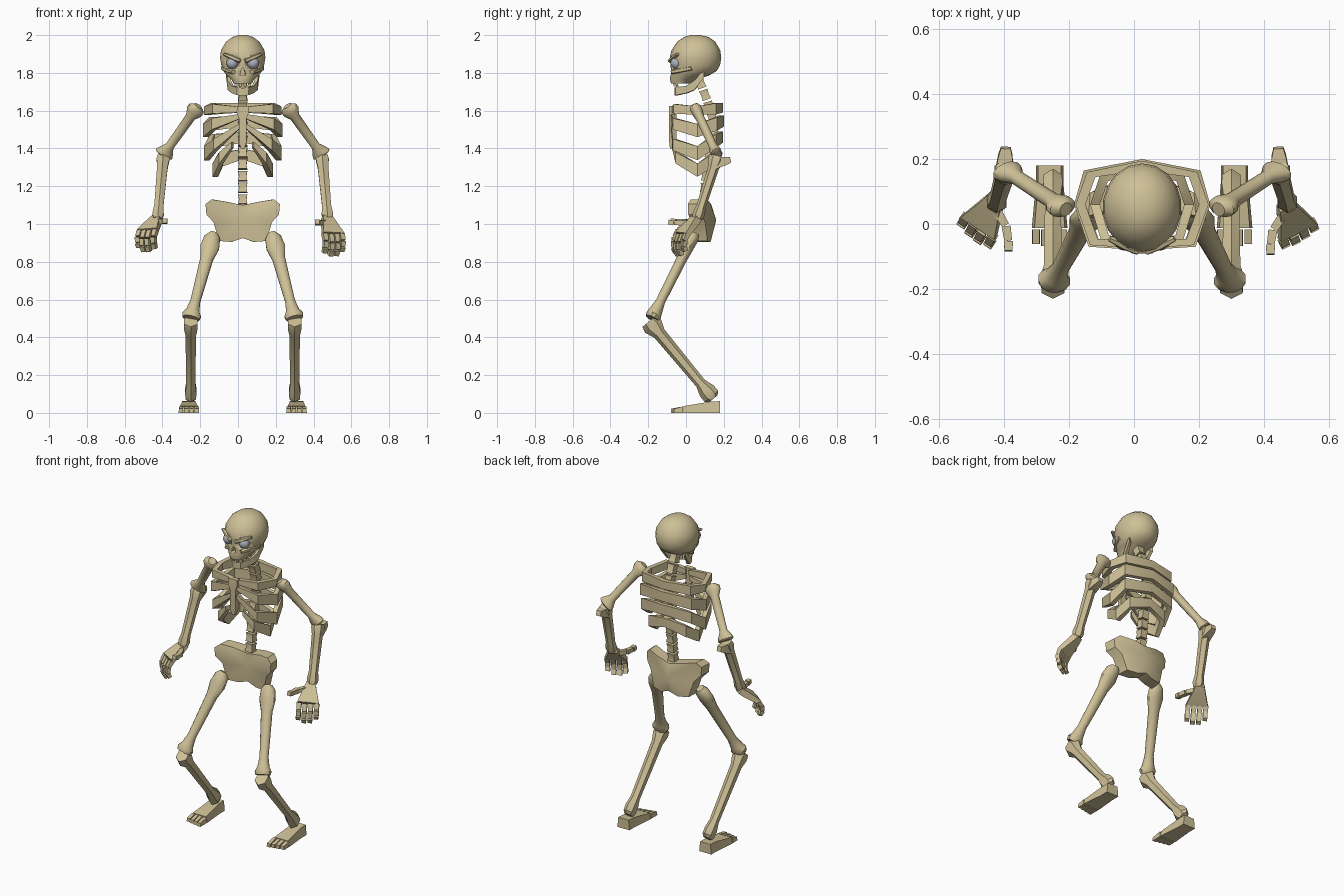
import bpy, bmesh, math
from mathutils import Vector as V, Matrix

if "Cube" in bpy.data.objects:
    bpy.data.objects.remove(bpy.data.objects["Cube"])

C = 0.025  # body centre line in x


def material(name, col):
    m = bpy.data.materials.new(name)
    m.diffuse_color = (*col, 1)
    m.use_nodes = True
    m.node_tree.nodes["Principled BSDF"].inputs["Base Color"].default_value = m.diffuse_color
    return m


BONE = material("bone", (0.62, 0.53, 0.31))
EYE = material("eye_grey", (0.42, 0.44, 0.50))


def finish(bm, name, mat=BONE, angle=35):
    bmesh.ops.recalc_face_normals(bm, faces=bm.faces)
    me = bpy.data.meshes.new(name)
    bm.to_mesh(me)
    bm.free()
    ob = bpy.data.objects.new(name, me)
    bpy.context.collection.objects.link(ob)
    me.materials.append(mat)
    bpy.ops.object.select_all(action='DESELECT')
    ob.select_set(True)
    bpy.context.view_layer.objects.active = ob
    bpy.ops.object.shade_smooth_by_angle(angle=math.radians(angle))
    return ob


def loft(bm, rings):
    vs = [[bm.verts.new(p) for p in r] for r in rings]
    n = len(vs[0])
    for a, b in zip(vs, vs[1:]):
        for i in range(n):
            bm.faces.new((a[i], a[(i + 1) % n], b[(i + 1) % n], b[i]))
    bm.faces.new(vs[0])
    bm.faces.new(vs[-1])


def tube(bm, p, q, prof, side=(1, 0, 0), n=4):
    """Loft from p to q; prof = (t, half width along side, half depth)."""
    p, q = V(p), V(q)
    d = (q - p).normalized()
    u = V(side)
    u = (u - d * u.dot(d)).normalized()
    w = d.cross(u)
    k = 1 / math.cos(math.pi / n)
    ang = [2 * math.pi * (i + .5) / n for i in range(n)]
    loft(bm, [[p.lerp(q, t) + u * a * k * math.cos(f) + w * b * k * math.sin(f)
               for f in ang] for t, a, b in prof])


def band(name, half, thick, sym=True):
    """Flat hoop through (x, y, z, height) points, mirrored about the centre."""
    pts = [(-x, y, z, h) for x, y, z, h in half[:0:-1]] + list(half)
    rings = []
    for x, y, z, h in pts:
        r = V((x, y - .06, 0)).normalized() * thick
        o = V((C + x, y, z))
        up = V((0, 0, h / 2))
        rings.append([o + up, o - up, o - up - r, o + up - r])
    bm = bmesh.new()
    loft(bm, rings)
    return finish(bm, name)


# rib cage: shoulder girdle and three rib hoops (back centre to front)
hoops = [
    [(0, .195, 1.615, .05), (.17, .16, 1.61, .06), (.205, .06, 1.60, .045),
     (.16, -.065, 1.61, .05), (.015, -.075, 1.605, .03)],
    [(0, .20, 1.545, .06), (.18, .165, 1.53, .07), (.21, .06, 1.495, .07),
     (.165, -.07, 1.53, .06), (.015, -.08, 1.57, .025)],
    [(0, .195, 1.46, .06), (.175, .16, 1.44, .07), (.205, .06, 1.375, .075),
     (.155, -.07, 1.42, .06), (.015, -.08, 1.52, .025)],
    [(0, .175, 1.37, .055), (.13, .15, 1.34, .07), (.16, .06, 1.285, .07),
     (.125, -.055, 1.35, .06), (.06, -.075, 1.42, .03)]]
for i, h in enumerate(hoops):
    band("shoulder_girdle" if i == 0 else f"rib_hoop_{i}", h, .03)

# breastbone
bm = bmesh.new()
tube(bm, (C, -.075, 1.625), (C, -.075, 1.40),
     [(0, .03, .014), (.15, .032, .016), (.3, .02, .014), (.85, .02, .014), (1, .01, .01)])
finish(bm, "breastbone")

# spine and neck
curve = [(1.10, .09), (1.3, .11), (1.5, .155), (1.62, .125), (1.79, .06)]


def spine_y(z):
    for (z0, y0), (z1, y1) in zip(curve, curve[1:]):
        if z <= z1:
            return y0 + (y1 - y0) * (z - z0) / (z1 - z0)


bm = bmesh.new()
for i in range(11):
    z = 1.105 + i * .0615
    tube(bm, (C, spine_y(z), z), (C, spine_y(z + .05), z + .05),
         [(0, .024, .024), (.5, .02, .02), (1, .024, .024)])
finish(bm, "spine")

# pelvis: bent plate with a bulging back
out = [(0, 1.10), (.09, 1.118), (.165, 1.13), (.197, 1.105), (.192, 1.05),
       (.155, 1.01), (.125, .91), (.06, .905), (0, .925)]
out += [(-x, z) for x, z in out[-2:0:-1]]
bm = bmesh.new()
front = [bm.verts.new((C + x, .06 - 1.3 * x * x, z)) for x, z in out]
back = [bm.verts.new((C + x * .97, .135 - 1.4 * x * x, z)) for x, z in out]
fc, bc = bm.verts.new((C, .055, 1.02)), bm.verts.new((C, .16, 1.02))
for i in range(len(out)):
    j = (i + 1) % len(out)
    bm.faces.new((front[i], front[j], back[j], back[i]))
    bm.faces.new((front[j], front[i], fc))
    bm.faces.new((back[i], back[j], bc))
finish(bm, "pelvis")

# limbs, mirrored
THIGH = [(0, .022, .025), (.05, .042, .035), (.16, .05, .032), (.3, .034, .028),
         (.8, .026, .025), (.91, .035, .035), (.96, .05, .04), (1, .045, .035)]
SHIN = [(0, .035, .04), (.06, .036, .048), (.16, .028, .03), (.8, .024, .025),
        (.9, .03, .04), (.97, .028, .04), (1, .02, .025)]
UPPER = [(0, .022, .022), (.05, .045, .03), (.12, .045, .03), (.22, .026, .024),
         (.82, .023, .022), (.92, .042, .03), (.98, .05, .03), (1, .04, .025)]
FORE = [(0, .03, .03), (.06, .034, .036), (.18, .028, .026), (.8, .024, .022),
        (.93, .03, .028), (1, .024, .024)]
for s, lab in ((-1, "left"), (1, "right")):
    def P(x, y, z):
        return V((C + s * x, y, z))

    def limb(name, p, q, prof, n):
        bm = bmesh.new()
        tube(bm, P(*p), P(*q), prof, n=n)
        return finish(bm, f"{lab}_{name}")
    limb("thigh", (.155, .045, .95), (.275, -.18, .50), THIGH, 12)
    limb("shin", (.275, -.195, .485), (.275, .145, .075), SHIN, 6)
    limb("upper_arm", (.235, .045, 1.625), (.42, .165, 1.365), UPPER, 12)
    # forearm with elbow spur
    bm = bmesh.new()
    tube(bm, P(.42, .165, 1.36), P(.45, .06, 1.03), FORE, n=6)
    tube(bm, P(.425, .15, 1.32), P(.42, .235, 1.34), [(0, .03, .03), (.7, .022, .022), (1, .015, .015)])
    finish(bm, f"{lab}_forearm")
    # wedge foot with separate toes
    bm = bmesh.new()
    loft(bm, [[P(.285 - w, y, 0), P(.285 + w, y, 0), P(.285 + w * .85, y, h), P(.285 - w * .85, y, h)]
              for y, w, h in ((.18, .042, .062), (.13, .042, .06), (-.012, .055, .036))])
    for i in range(4):
        x = .243 + i * .028
        tip = -.08 + .006 * i
        loft(bm, [[P(x - .012, y, 0), P(x + .012, y, 0), P(x + .011, y, h), P(x - .011, y, h)]
                  for y, h in ((-.017, .034), (tip, .022))])
    finish(bm, f"{lab}_foot")


def hand(name, wrist, d, s, flip, curls):
    wrist, d = V(wrist), V(d).normalized()
    s = V(s)
    s = (s - d * s.dot(d)).normalized()   # index to little finger
    n = d.cross(s) * flip                 # palm side
    bm = bmesh.new()
    tube(bm, wrist, wrist + d * .125, [(0, .026, .018), (.25, .034, .02), (1, .062, .014)], s)
    for i in range(4):
        p = wrist + d * (.13 - .004 * abs(i - 1)) + s * (i - 1.5) * .034
        for c, L in zip(curls, (.045, .036, .03)):
            L *= (.9, 1, 1, .8)[i]
            q = p + (d * math.cos(c) + n * math.sin(c)) * L
            tube(bm, p, q, [(0, .014, .013), (1, .0125, .011)], s)
            p = q + (q - p) * .08
    # thumb
    p = wrist + d * .04 - s * .025
    for k in (V((0, -.025, -.003)) - s * .03, V((0, -.04, 0)) - s * .008, V((0, -.028, .004))):
        tube(bm, p, p + k, [(0, .014, .014), (1, .012, .012)], (0, 0, 1))
        p = p + k * 1.08
    finish(bm, name)


hand("right_hand", (.468, .06, 1.035), (.04, -.09, -.10), (.87, .5, 0), -1, (.35, .75, 1.2))
hand("left_hand", (-.425, .08, 1.035), (-.06, -.1, -.08), (-.85, .5, -.1), 1, (.4, .9, 1.35))

# skull: stacked oval rings (z, half width, front y, back y)
levels = [(2.0, .022, .025, .075), (1.99, .056, -.01, .12), (1.965, .09, -.047, .155),
          (1.92, .117, -.077, .181), (1.88, .122, -.086, .187), (1.84, .115, -.082, .18),
          (1.81, .104, -.08, .162), (1.785, .085, -.083, .12), (1.765, .06, -.085, .05),
          (1.745, .05, -.08, .02)]
bm = bmesh.new()
N = 18
loft(bm, [[(C + w * math.sin(2 * math.pi * i / N),
            (f + b) / 2 + (b - f) / 2 * math.cos(2 * math.pi * i / N), z)
           for i in range(N)] for z, w, f, b in levels])
skull = finish(bm, "skull", angle=45)

# cut eye sockets and nose hole
bm = bmesh.new()
for s in (-1, 1):
    M = (Matrix.Translation((C + s * .055, -.085, 1.852)) @ Matrix.Rotation(-s * .35, 4, 'Y')
         @ Matrix.Diagonal((.043, .05, .034, 1)))
    bmesh.ops.create_uvsphere(bm, u_segments=12, v_segments=8, radius=1, matrix=M)
loft(bm, [[(C - w, y, 1.79), (C + w, y, 1.79), (C + .004, y, 1.825), (C - .004, y, 1.825)]
          for y, w in ((-.12, .02), (-.05, .014))])
cut = finish(bm, "socket_cutter")
cut.hide_render = True
mod = skull.modifiers.new("sockets", 'BOOLEAN')
mod.object, mod.operation = cut, 'DIFFERENCE'
bpy.context.view_layer.objects.active = skull
bpy.ops.object.modifier_apply(modifier=mod.name)
bpy.data.objects.remove(cut)

# eyes, brow ridges, cheekbones
for s, lab in ((-1, "left"), (1, "right")):
    bm = bmesh.new()
    bmesh.ops.create_uvsphere(bm, u_segments=14, v_segments=10, radius=.032,
                              matrix=Matrix.Translation((C + s * .055, -.05, 1.852)))
    finish(bm, f"{lab}_eye", EYE)
    bm = bmesh.new()
    tube(bm, (C + s * .012, -.083, 1.862), (C + s * .1, -.045, 1.9),
         [(0, .012, .01), (.5, .014, .012), (1, .008, .006)], (0, 1, 0), 6)
    tube(bm, (C + s * .05, -.075, 1.805), (C + s * .105, .03, 1.825),
         [(0, .012, .01), (.4, .014, .014), (1, .01, .012)], (1, 0, 0), 6)
    finish(bm, f"{lab}_brow_and_cheek")

# lower jaw
band("lower_jaw", [(0, -.062, 1.70, .04), (.03, -.055, 1.703, .042), (.06, .0, 1.712, .038),
                   (.08, .045, 1.735, .05), (.088, .095, 1.80, .045)], .018)

# teeth
bm = bmesh.new()
for x in (-.036, -.013, .013, .036):
    y = -.066 + abs(x) * .5
    tube(bm, (C + x, y, 1.75), (C + x, y, 1.728), [(0, .009, .007), (1, .006, .005)])
for x in (-.025, .025):
    tube(bm, (C + x, -.045, 1.71), (C + x, -.045, 1.737), [(0, .009, .007), (1, .006, .005)])
finish(bm, "teeth")
